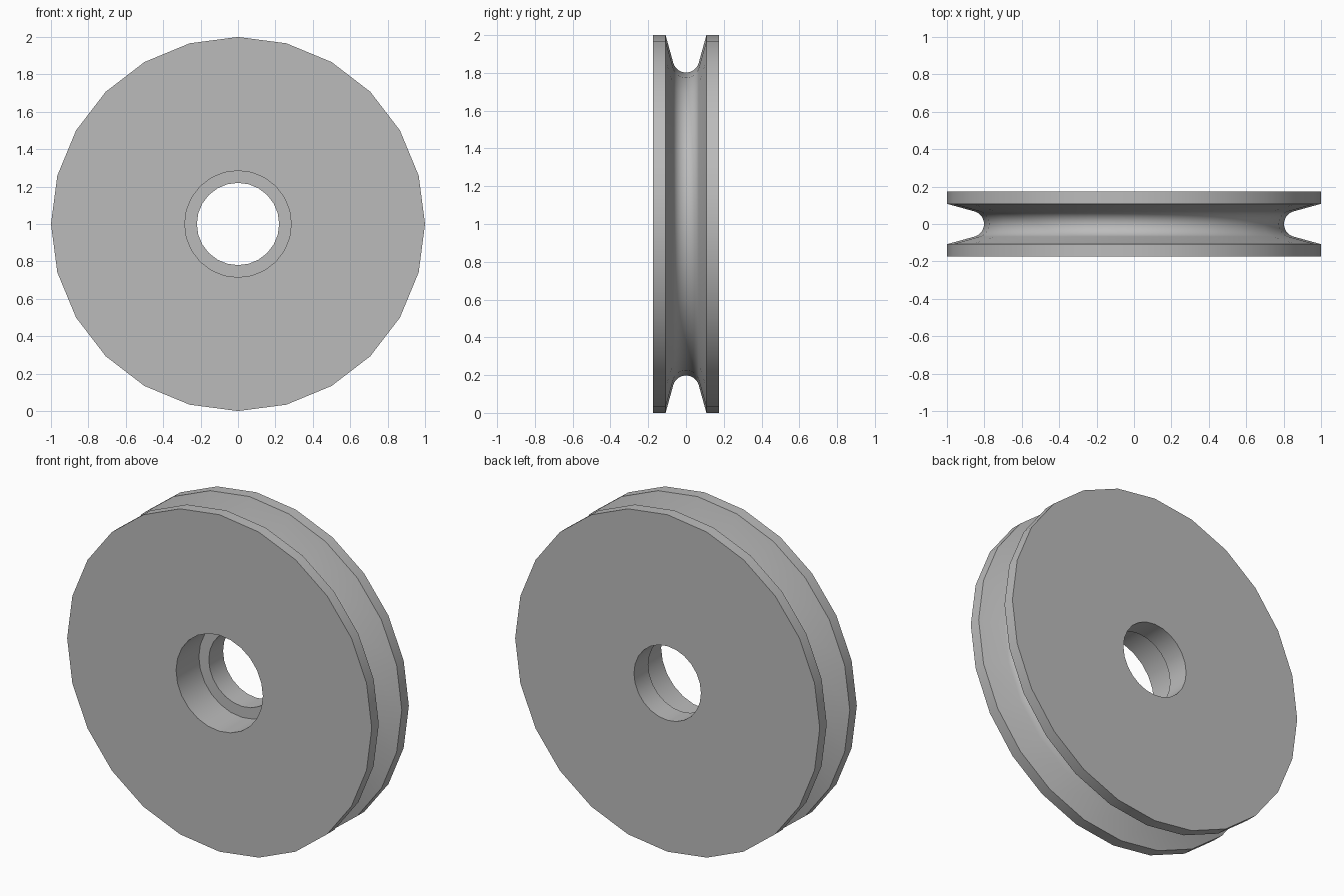
import bpy, bmesh
from math import sin, cos, pi, radians
from mathutils import Matrix, Vector

cube = bpy.data.objects.get("Cube")
if cube:
    bpy.data.objects.remove(cube, do_unlink=True)

SIDES = 24
HALF_WIDTH = 0.174
RIM_INNER = 0.108        # inner edge of each flange
BORE, RECESS = 0.22, 0.285
STEP_Y = 0.04            # depth of the bearing shoulder
GROOVE_R, GROOVE_CENTRE = 0.07, 0.872
TILT = radians(16)       # slope of the groove walls

# Plain grey metal
grey = bpy.data.materials.new("grey_metal")
grey.use_nodes = True
colour = (0.5, 0.5, 0.5, 1)
grey.diffuse_color = colour
grey.node_tree.nodes["Principled BSDF"].inputs["Base Color"].default_value = colour

# Closed cross-section as (y, radius): front flange, round groove, back flange, bore
profile = [(-HALF_WIDTH, RECESS), (-HALF_WIDTH, 1), (-RIM_INNER, 1)]
ARC_STEPS = 14
for i in range(ARC_STEPS + 1):
    a = pi + TILT + (pi - 2 * TILT) * i / ARC_STEPS
    profile.append((GROOVE_R * cos(a), GROOVE_CENTRE + GROOVE_R * sin(a)))
profile += [(RIM_INNER, 1), (HALF_WIDTH, 1), (HALF_WIDTH, BORE),
            (STEP_Y, BORE), (STEP_Y, RECESS)]

# Turn the cross-section around the axle
bm = bmesh.new()
rings = []
for s in range(SIDES):
    turn = Matrix.Rotation(2 * pi * s / SIDES, 3, 'Y')
    rings.append([bm.verts.new(turn @ Vector((0, y, r)) + Vector((0, 0, 1)))
                  for y, r in profile])
n = len(profile)
for s in range(SIDES):
    here, there = rings[s], rings[(s + 1) % SIDES]
    for i in range(n):
        j = (i + 1) % n
        bm.faces.new((here[i], here[j], there[j], there[i]))
bmesh.ops.recalc_face_normals(bm, faces=bm.faces)
mesh = bpy.data.meshes.new("pulley_wheel")
bm.to_mesh(mesh)
bm.free()
mesh.materials.append(grey)

wheel = bpy.data.objects.new("pulley_wheel", mesh)
bpy.context.collection.objects.link(wheel)
bpy.ops.object.select_all(action='DESELECT')
wheel.select_set(True)
bpy.context.view_layer.objects.active = wheel
bpy.ops.object.shade_smooth_by_angle(angle=radians(30))
